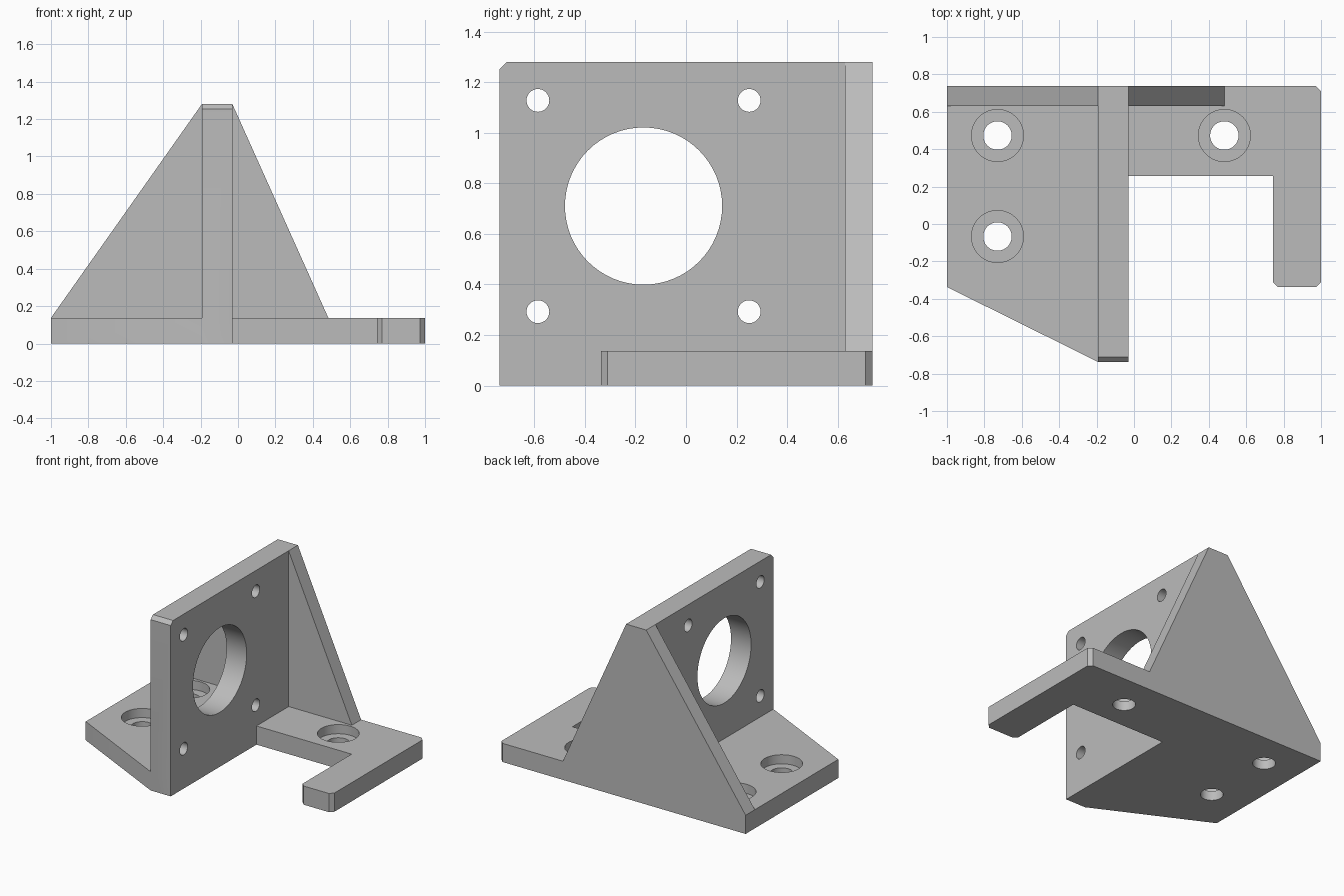
import bpy
import bmesh
from math import radians
from mathutils import Matrix, Vector

if "Cube" in bpy.data.objects:
    bpy.data.objects.remove(bpy.data.objects["Cube"], do_unlink=True)

grey = bpy.data.materials.new("plain grey")
grey.use_nodes = True
COLOUR = (0.5, 0.5, 0.5, 1)
grey.diffuse_color = COLOUR
grey.node_tree.nodes["Principled BSDF"].inputs["Base Color"].default_value = COLOUR


def make_object(name, bm):
    bmesh.ops.recalc_face_normals(bm, faces=bm.faces)
    mesh = bpy.data.meshes.new(name)
    bm.to_mesh(mesh)
    bm.free()
    mesh.materials.append(grey)
    obj = bpy.data.objects.new(name, mesh)
    bpy.context.collection.objects.link(obj)
    return obj


def prism(name, outline, along):
    """Extrude a closed outline of 3D points along a vector."""
    bm = bmesh.new()
    face = bm.faces.new([bm.verts.new(p) for p in outline])
    result = bmesh.ops.extrude_face_region(bm, geom=[face], use_keep_orig=True)
    moved = [v for v in result["geom"] if isinstance(v, bmesh.types.BMVert)]
    bmesh.ops.translate(bm, verts=moved, vec=Vector(along))
    return make_object(name, bm)


def cylinder(name, centre, radius, length, axis="Z"):
    bm = bmesh.new()
    turn = Matrix.Rotation(radians(90), 4, "Y") if axis == "X" else Matrix()
    bmesh.ops.create_cone(bm, cap_ends=True, segments=64, radius1=radius,
                          radius2=radius, depth=length,
                          matrix=Matrix.Translation(centre) @ turn)
    return make_object(name, bm)


def combine(target, other, operation):
    """Apply a boolean and discard the operand."""
    other.hide_render = True
    mod = target.modifiers.new(operation, "BOOLEAN")
    mod.operation = operation
    mod.solver = "EXACT"
    mod.object = other
    bpy.context.view_layer.objects.active = target
    bpy.ops.object.modifier_apply(modifier=mod.name)
    bpy.data.objects.remove(other, do_unlink=True)


BASE_TOP, TOP = 0.137, 1.28
BACK, FRONT = 0.737, -0.737
WALL_L, WALL_R = -0.193, -0.03
ARM, ARM_IN, C = -0.337, 0.742, 0.027

# Base plate with a slanted front edge and a hooked arm
base_outline = [
    (-1, BACK), (-1, ARM), (WALL_L, FRONT), (WALL_R, FRONT),
    (WALL_R, 0.257), (ARM_IN, 0.257), (ARM_IN, ARM + C), (ARM_IN + C, ARM),
    (1 - C, ARM), (1, ARM + C), (1, BACK - C), (1 - C, BACK)]
bracket = prism("mounting_bracket", [(x, y, 0) for x, y in base_outline],
                (0, 0, BASE_TOP))

# Upright wall with a chamfered front top edge
wall_outline = [(FRONT, 0), (BACK, 0), (BACK, TOP), (FRONT + C, TOP),
                (FRONT, TOP - C)]
wall = prism("upright_wall", [(WALL_L, y, z) for y, z in wall_outline],
             (WALL_R - WALL_L, 0, 0))
combine(bracket, wall, "UNION")

# Sloping back gusset
gusset_outline = [(-1, 0), (0.483, 0), (0.483, BASE_TOP), (WALL_R, TOP),
                  (WALL_L, TOP), (-1, BASE_TOP)]
gusset = prism("back_gusset", [(x, BACK, z) for x, z in gusset_outline],
               (0, -0.107, 0))
combine(bracket, gusset, "UNION")

# Counterbored base holes
for x, y in [(-0.73, 0.473), (-0.73, -0.067), (0.483, 0.473)]:
    combine(bracket, cylinder("screw_hole", (x, y, 0.07), 0.076, 0.4),
            "DIFFERENCE")
    # the counterbore keeps a floor in the lower half of the plate
    combine(bracket, cylinder("counterbore", (x, y, 0.07 + 0.1), 0.139, 0.2),
            "DIFFERENCE")

# Wall opening and its four bolt holes
MID_Y, MID_Z, WALL_X = -0.168, 0.71, (WALL_L + WALL_R) / 2
combine(bracket, cylinder("wall_opening", (WALL_X, MID_Y, MID_Z), 0.311, 0.4, "X"),
        "DIFFERENCE")
for sy in (-1, 1):
    for sz in (-1, 1):
        centre = (WALL_X, MID_Y + sy * 0.418, MID_Z + sz * 0.418)
        combine(bracket, cylinder("bolt_hole", centre, 0.045, 0.4, "X"),
                "DIFFERENCE")

# Smooth hole walls, sharp plate edges
bpy.ops.object.select_all(action="DESELECT")
bracket.select_set(True)
bpy.context.view_layer.objects.active = bracket
bpy.ops.object.shade_smooth_by_angle(angle=radians(30))
